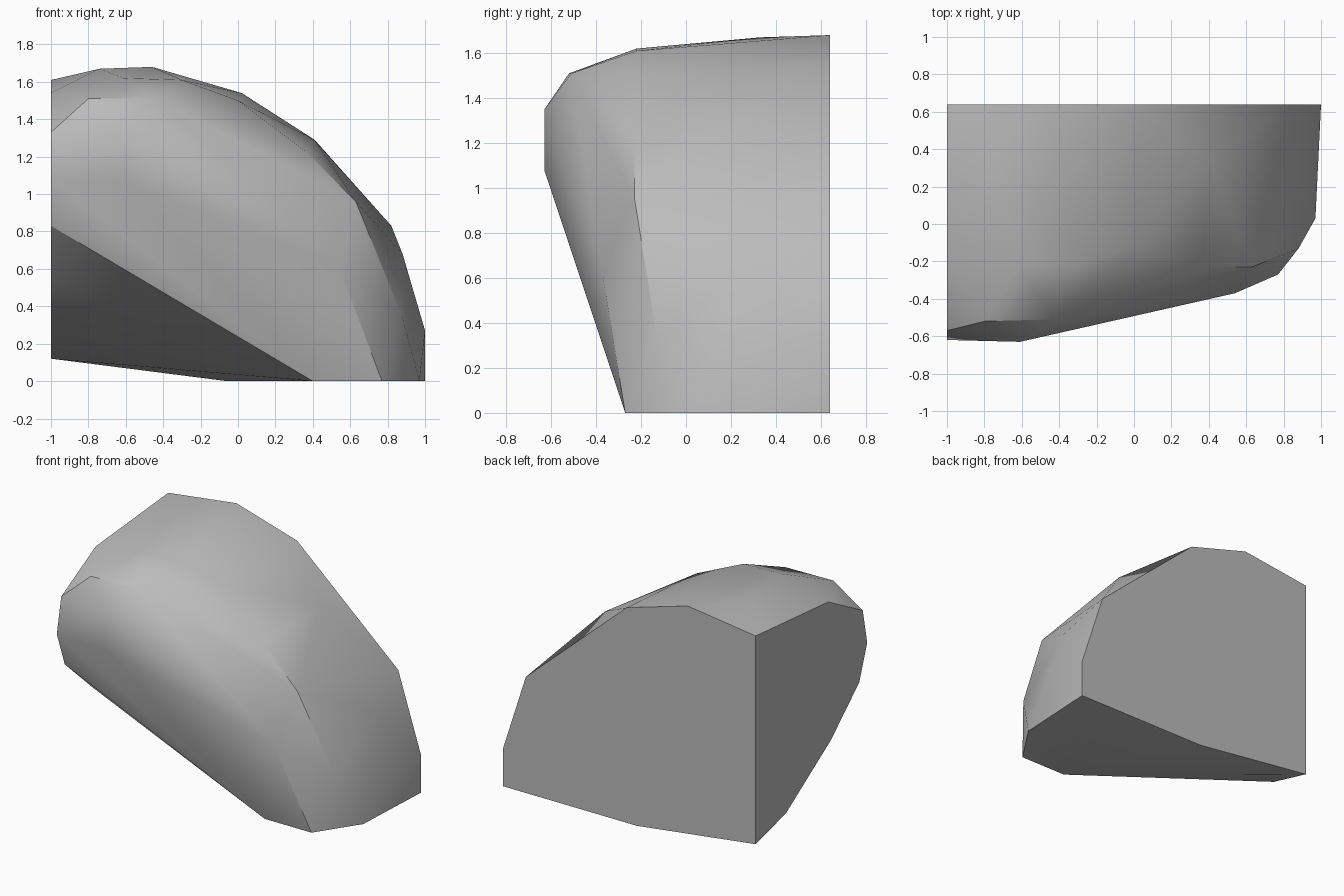
import bpy
import bmesh
import math
from mathutils import Vector

BACK = 0.64     # flat cut face behind
SIDE = -1.0     # flat cut face on the side

default_cube = bpy.data.objects.get("Cube")
if default_cube:
    bpy.data.objects.remove(default_cube, do_unlink=True)


def flat_material(name, colour):
    material = bpy.data.materials.new(name)
    material.use_nodes = True
    material.diffuse_color = colour
    shader = material.node_tree.nodes["Principled BSDF"]
    shader.inputs["Base Color"].default_value = colour
    return material


def hull_object(name, points, material):
    """Wrap a convex skin around the points and smooth its gentle edges."""
    mesh = bpy.data.meshes.new(name)
    bm = bmesh.new()
    for point in points:
        bm.verts.new(point)
    bmesh.ops.convex_hull(bm, input=bm.verts[:])
    loose = [v for v in bm.verts if not v.link_faces]
    bmesh.ops.delete(bm, geom=loose, context="VERTS")
    # merge the triangles of each flat cut into one face
    bmesh.ops.dissolve_limit(bm, angle_limit=math.radians(1),
                             verts=bm.verts[:], edges=bm.edges[:])
    bmesh.ops.recalc_face_normals(bm, faces=bm.faces[:])
    bm.to_mesh(mesh)
    bm.free()
    mesh.materials.append(material)
    rock = bpy.data.objects.new(name, mesh)
    bpy.context.collection.objects.link(rock)
    bpy.ops.object.select_all(action="DESELECT")
    rock.select_set(True)
    bpy.context.view_layer.objects.active = rock
    bpy.ops.object.shade_smooth_by_angle(angle=math.radians(30))
    return rock


# outline of the back cut, as x and z
back_outline = [(-1, .12), (-.06, 0), (1, 0), (1, .27), (.82, .83),
                (.02, 1.54), (-.46, 1.68), (-1, 1.61)]
# outline of the side cut, as y and z
side_outline = [(.3, .21), (-.21, .54), (-.53, .83), (-.62, 1.08),
                (-.57, 1.33), (-.18, 1.54)]
# edge of the underside, as x and y
base_outline = [(.4, -.27), (.77, -.27), (.97, .03)]
# rounded shoulder between the cuts
shoulder = [(-.8, -.52, 1.51), (-.43, -.51, 1.51), (-.61, -.63, 1.35),
            (-.61, -.63, 1.08), (-.61, -.22, 1.62), (-.3, -.22, 1.61),
            (0, -.12, 1.5), (.36, -.23, 1.23), (.63, -.23, .96),
            (.54, -.37, .61), (.88, -.13, .34), (.88, .3, .68),
            (.41, .33, 1.29), (-.74, .33, 1.67)]

points = [Vector((x, BACK, z)) for x, z in back_outline]
points += [Vector((SIDE, y, z)) for y, z in side_outline]
points += [Vector((x, y, 0)) for x, y in base_outline]
points += [Vector(p) for p in shoulder]

stone_grey = flat_material("stone grey", (0.5, 0.5, 0.5, 1))
hull_object("boulder", points, stone_grey)
